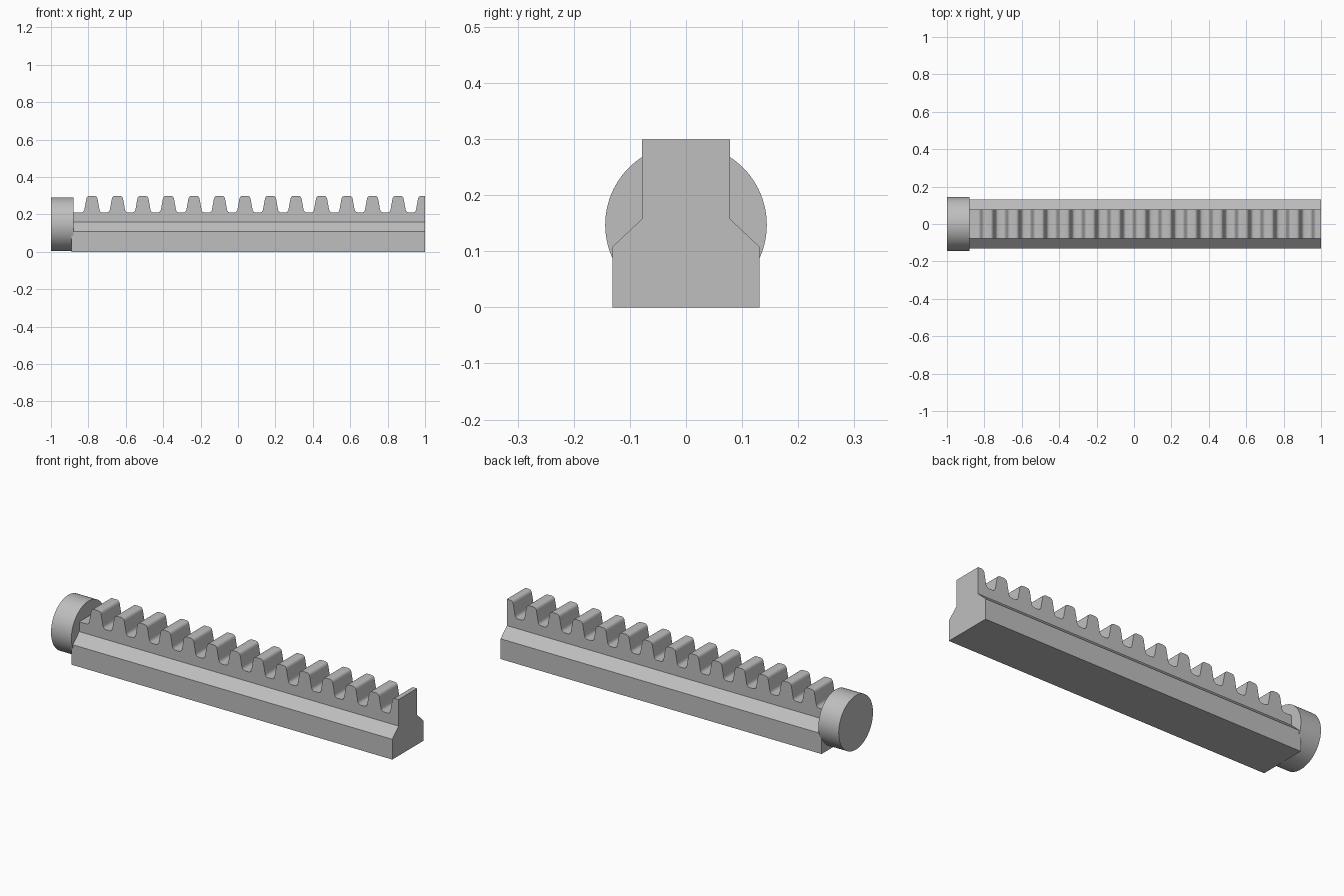
import bpy
import bmesh
import math
from mathutils import Vector, Matrix

cube = bpy.data.objects.get("Cube")
if cube:
    bpy.data.objects.remove(cube, do_unlink=True)

# Main dimensions
START, END = -0.89, 1.0
ROOT, TIP = 0.21, 0.299
PITCH, FIRST_TOOTH, TEETH = 0.1364, -0.781, 14
HEAD_RADIUS, HEAD_LENGTH = 0.144, 0.12

steel = bpy.data.materials.new("light grey steel")
steel.use_nodes = True
colour = (0.52, 0.52, 0.52, 1)
steel.diffuse_color = colour
steel.node_tree.nodes["Principled BSDF"].inputs["Base Color"].default_value = colour


def finish(name, bm):
    bmesh.ops.recalc_face_normals(bm, faces=bm.faces)
    mesh = bpy.data.meshes.new(name)
    bm.to_mesh(mesh)
    bm.free()
    mesh.materials.append(steel)
    obj = bpy.data.objects.new(name, mesh)
    bpy.context.collection.objects.link(obj)
    return obj


def smooth(obj):
    obj.data.shade_smooth()
    obj.data.set_sharp_from_angle(angle=math.radians(30))


def prism(name, points, offset):
    """Extrude a closed outline along an offset."""
    bm = bmesh.new()
    face = bm.faces.new([bm.verts.new(p) for p in points])
    extruded = bmesh.ops.extrude_face_region(bm, geom=[face], use_keep_orig=True)
    moved = [v for v in extruded["geom"] if isinstance(v, bmesh.types.BMVert)]
    bmesh.ops.translate(bm, verts=moved, vec=offset)
    return finish(name, bm)


def fillet(before, corner, after, radius, steps=6):
    """Round one corner of an outline."""
    a = corner + (before - corner).normalized() * radius
    b = corner + (after - corner).normalized() * radius
    ts = [i / steps for i in range(steps + 1)]
    return [a * (1 - t) ** 2 + corner * 2 * t * (1 - t) + b * t * t for t in ts]


def tooth(x):
    """Rounded trapezoid tooth, from left root to right root."""
    shape = [(-0.07, ROOT), (-0.043, ROOT), (-0.027, TIP),
             (0.027, TIP), (0.043, ROOT), (0.07, ROOT)]
    corners = [Vector((x + dx, 0, z)) for dx, z in shape]
    points = []
    for i in range(1, len(corners) - 1):
        points += fillet(corners[i - 1], corners[i], corners[i + 1], 0.017)
    return points


# Toothed side outline, wider than the bar, trimmed by the bar section below
outline = [Vector((START - 0.1, 0, -0.1)), Vector((START - 0.1, 0, ROOT))]
for n in range(TEETH):
    outline += tooth(FIRST_TOOTH + n * PITCH)
outline += [Vector((END + 0.1, 0, ROOT)), Vector((END + 0.1, 0, -0.1))]
for p in outline:
    p.y = -0.2
tooth_cutter = prism("tooth_cutter", outline, (0, 0.4, 0))
tooth_cutter.hide_render = True

# Bar with wide foot, sloped shoulders and narrow toothed top
half = [(0.131, 0), (0.131, 0.108), (0.078, 0.158), (0.078, 0.35)]
section = half + [(-y, z) for y, z in reversed(half)]
rack = prism("toothed_rack", [(START, y, z) for y, z in section],
             (END - START, 0, 0))
trim = rack.modifiers.new("cut teeth", "BOOLEAN")
trim.operation = "INTERSECT"
trim.solver = "EXACT"
trim.object = tooth_cutter

# Bake the tooth cut and drop the helper
evaluated = rack.evaluated_get(bpy.context.evaluated_depsgraph_get())
cut_mesh = bpy.data.meshes.new_from_object(evaluated)
rack.modifiers.clear()
rack.data = cut_mesh
bpy.data.objects.remove(tooth_cutter, do_unlink=True)
smooth(rack)

# Round head at the end of the bar
bm = bmesh.new()
turn = Matrix.Translation((-1 + HEAD_LENGTH / 2, 0, 0.147)) @ Matrix.Rotation(math.pi / 2, 4, "Y")
bmesh.ops.create_cone(bm, cap_ends=True, segments=96, radius1=HEAD_RADIUS,
                      radius2=HEAD_RADIUS, depth=HEAD_LENGTH, matrix=turn)
smooth(finish("round_head", bm))
